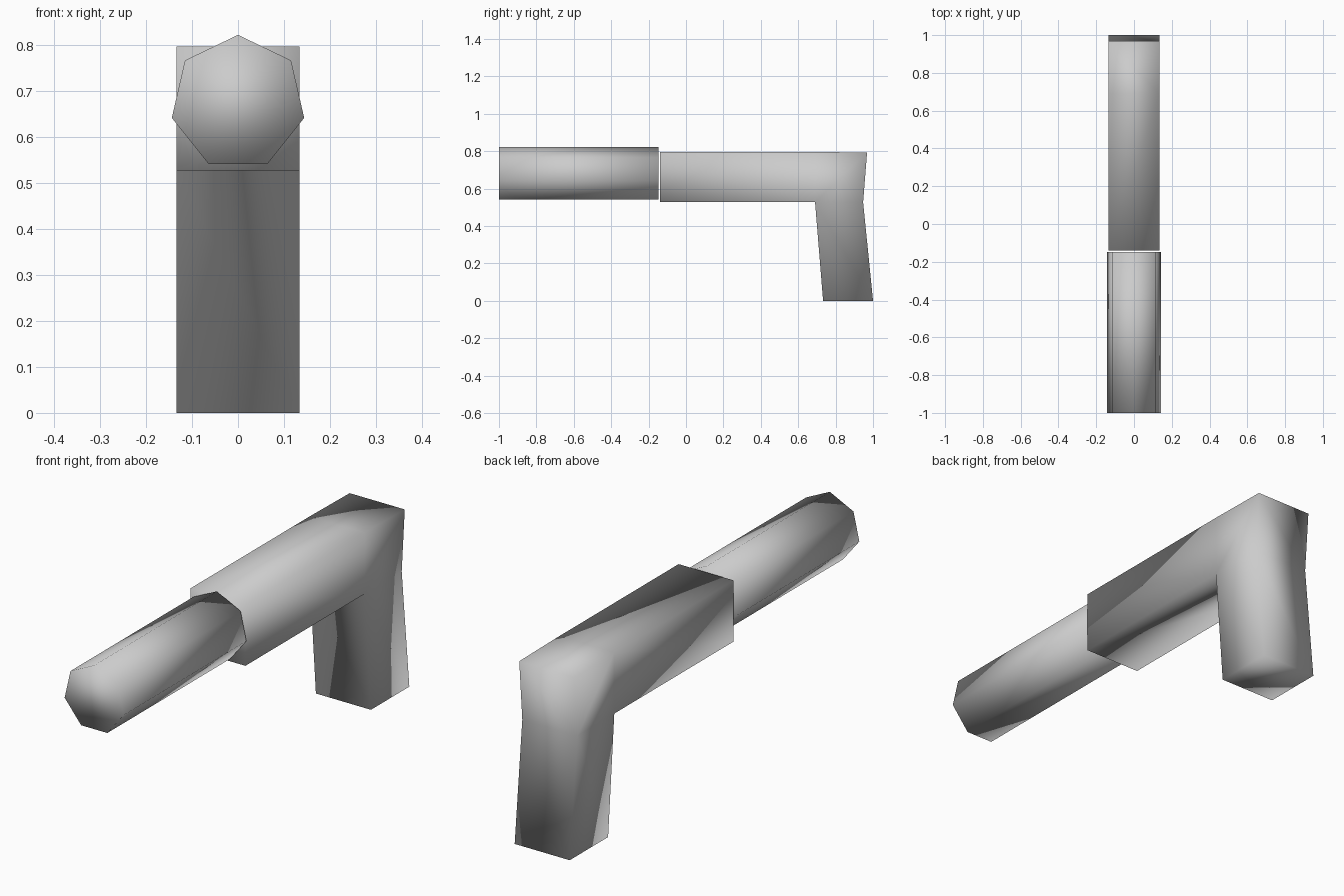
import bpy, bmesh, math
from mathutils import Matrix

if "Cube" in bpy.data.objects:
    bpy.data.objects.remove(bpy.data.objects["Cube"])


def finish(bm, name):
    bmesh.ops.recalc_face_normals(bm, faces=bm.faces)
    mesh = bpy.data.meshes.new(name)
    bm.to_mesh(mesh)
    bm.free()
    for p in mesh.polygons:
        p.use_smooth = True
    obj = bpy.data.objects.new(name, mesh)
    bpy.context.collection.objects.link(obj)
    return obj


def extrude_to(bm, face, targets):
    """Extrude a face; move its two new edges to the given (y, z) points."""
    res = bmesh.ops.extrude_discrete_faces(bm, faces=[face])["faces"][0]
    axis = 2 if abs(face_dir(res).z) < 0.5 else 1
    mid = sum(v.co[axis] for v in res.verts) / 4
    for v in res.verts:
        y, z = targets[1] if v.co[axis] > mid else targets[0]
        v.co.y, v.co.z = y, z
    return res


def face_dir(face):
    face.normal_update()
    return face.normal


# Frame and grip: a long box, extruded back, then down
HALF_W = 0.134
bm = bmesh.new()
bmesh.ops.create_cube(bm, size=1)
for v in bm.verts:
    v.co.x = math.copysign(HALF_W, v.co.x)
    v.co.y = 0.69 if v.co.y > 0 else -0.14
    v.co.z = 0.796 if v.co.z > 0 else 0.527
back = max(bm.faces, key=lambda f: f.calc_center_median().y)
extrude_to(bm, back, [(0.947, 0.527), (0.968, 0.792)])
under = max((f for f in bm.faces if face_dir(f).z < -0.5),
            key=lambda f: f.calc_center_median().y)
extrude_to(bm, under, [(0.733, 0.0), (1.0, 0.0)])
finish(bm, "frame_and_grip")

# Barrel: seven-sided prism along y, one corner up
bm = bmesh.new()
bmesh.ops.create_cone(bm, cap_ends=True, segments=7, radius1=0.1475,
                      radius2=0.1475, depth=0.853)
top = max(bm.verts, key=lambda v: v.co.y)
turn = Matrix.Rotation(math.pi / 2 - math.atan2(top.co.y, top.co.x), 4, "Z")
bmesh.ops.transform(bm, verts=bm.verts,
                    matrix=Matrix.Translation((0, -0.5735, 0.674))
                    @ Matrix.Rotation(math.pi / 2, 4, "X") @ turn)
finish(bm, "barrel")
